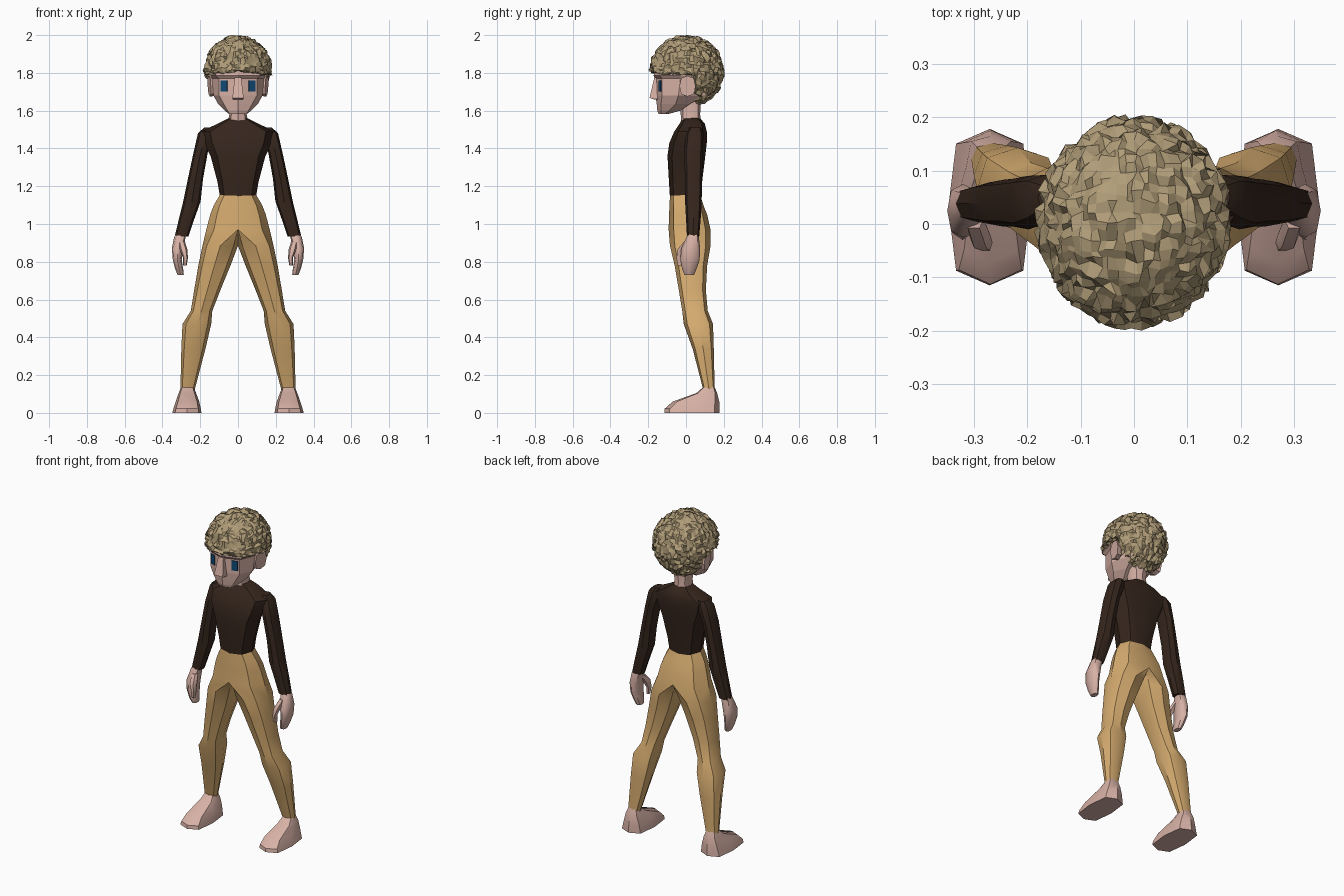
import bpy, bmesh, math, random
from mathutils import Vector

if "Cube" in bpy.data.objects:
    bpy.data.objects.remove(bpy.data.objects["Cube"])

random.seed(4)


def material(name, rgb):
    m = bpy.data.materials.new(name)
    m.diffuse_color = (*rgb, 1)
    m.use_nodes = True
    m.node_tree.nodes["Principled BSDF"].inputs["Base Color"].default_value = m.diffuse_color
    return m


SKIN = material("skin", (0.68, 0.44, 0.38))
SHIRT = material("dark_brown_shirt", (0.036, 0.019, 0.012))
PANTS = material("tan_trousers", (0.67, 0.41, 0.16))
HAIR = material("sandy_hair", (0.44, 0.34, 0.19))
BLUE = material("blue_eye", (0.005, 0.065, 0.17))


def finish(bm, name, mat, mirror=False, smooth=0):
    bmesh.ops.recalc_face_normals(bm, faces=bm.faces)
    me = bpy.data.meshes.new(name)
    bm.to_mesh(me)
    bm.free()
    me.materials.append(mat)
    ob = bpy.data.objects.new(name, me)
    bpy.context.collection.objects.link(ob)
    if smooth:
        bpy.ops.object.select_all(action='DESELECT')
        ob.select_set(True)
        bpy.context.view_layer.objects.active = ob
        bpy.ops.object.shade_smooth_by_angle(angle=math.radians(smooth))
    if mirror:
        ob.modifiers.new("mirror", 'MIRROR')
    return ob


def skin_rings(rings):
    """Bridge closed rings of points and cap both ends."""
    bm = bmesh.new()
    vs = [[bm.verts.new(p) for p in r] for r in rings]
    n = len(vs[0])
    for a, b in zip(vs, vs[1:]):
        for i in range(n):
            j = (i + 1) % n
            bm.faces.new((a[i], a[j], b[j], b[i]))
    bm.faces.new(vs[0])
    bm.faces.new(vs[-1])
    return bm


def loft(sections, n=8, p=0.8, phase=0.0, clamp=False):
    """Sections are (z, x0, x1, y0, y1): extents of a rounded ring at z."""
    rings = []
    for z, x0, x1, y0, y1 in sections:
        ring = []
        for i in range(n):
            a = phase + 2 * math.pi * i / n
            c, s = round(math.cos(a), 6), round(math.sin(a), 6)
            x = (x0 + x1) / 2 + (x1 - x0) / 2 * math.copysign(abs(c) ** p, c)
            y = (y0 + y1) / 2 + (y1 - y0) / 2 * math.copysign(abs(s) ** p, s)
            ring.append((max(x, 0) if clamp else x, y, z))
        rings.append(ring)
    return skin_rings(rings)


# Shirt body
finish(loft([(1.14, -.095, .095, -.085, .078), (1.22, -.108, .108, -.09, .085),
             (1.36, -.145, .145, -.098, .102), (1.43, -.18, .18, -.088, .11),
             (1.49, -.195, .195, -.062, .11), (1.53, -.11, .11, -.035, .1),
             (1.56, -.05, .05, -.018, .075)]), "shirt", SHIRT, smooth=35)

# Sleeves
finish(loft([(1.51, .13, .18, .02, .08), (1.48, .12, .212, .0, .092),
             (1.38, .16, .235, -.01, .09), (1.24, .185, .265, -.005, .085),
             (1.12, .198, .29, -.005, .083), (1.03, .23, .312, .0, .078),
             (.935, .262, .335, .005, .07)]), "sleeve", SHIRT, True, 35)

# Hands and thumbs
finish(loft([(.96, .275, .325, .015, .062), (.93, .277, .338, .003, .068),
             (.87, .29, .35, -.025, .075), (.81, .298, .345, -.03, .072),
             (.76, .29, .332, -.02, .055), (.73, .287, .32, -.008, .042)]),
       "hand", SKIN, True, 50)
finish(loft([(.91, .282, .318, -.01, .03), (.865, .268, .308, -.048, .0),
             (.82, .265, .29, -.052, -.018), (.78, .272, .29, -.045, -.022)], n=6),
       "thumb", SKIN, True, 50)

# Trousers: half a pelvis running into one leg, mirrored along the seam
bm = loft([(1.155, -.095, .095, -.085, .075), (1.10, -.128, .128, -.087, .092),
           (1.05, -.147, .147, -.09, .112), (.97, -.168, .168, -.092, .13),
           (.885, 0, .188, -.085, .13), (.78, .04, .21, -.06, .112),
           (.65, .093, .232, -.038, .105), (.54, .136, .25, -.02, .115),
           (.47, .142, .294, -.012, .143), (.34, .172, .3, .035, .147),
           (.12, .23, .305, .092, .152)], clamp=True)
seam = [f for f in bm.faces if all(v.co.x < 1e-5 for v in f.verts)]
bmesh.ops.delete(bm, geom=seam, context='FACES')
finish(bm, "trousers", PANTS, True, 35)

# Feet
finish(loft([(0, .193, .348, -.115, .178), (.022, .197, .342, -.113, .178),
             (.06, .205, .33, -.07, .176), (.105, .222, .314, .055, .165),
             (.14, .235, .3, .095, .15)], p=.6), "foot", SKIN, True, 35)

# Neck
finish(loft([(1.53, -.055, .055, -.025, .08), (1.58, -.046, .046, -.028, .075),
             (1.70, -.055, .055, -.03, .08)]), "neck", SKIN, smooth=35)

# Head: angular rings of (z, centre front y, corner x, corner y, side x, side y, back x, back y)
head = [(1.582, -.145, .045, -.13, .046, -.11, .03, -.095),
        (1.60, -.152, .055, -.132, .07, -.09, .05, -.03),
        (1.635, -.155, .075, -.132, .105, -.055, .07, .02),
        (1.68, -.162, .1, -.127, .13, -.04, .09, .10),
        (1.77, -.162, .1, -.127, .138, -.03, .10, .13),
        (1.785, -.172, .118, -.138, .142, -.03, .11, .14),
        (1.87, -.15, .1, -.12, .14, -.02, .10, .14)]
finish(skin_rings([[(0, cy, z), (fx, fy, z), (sx, sy, z), (bx, by, z),
                    (-bx, by, z), (-sx, sy, z), (-fx, fy, z)]
                   for z, cy, fx, fy, sx, sy, bx, by in head]), "head", SKIN)

# Nose wedge
finish(loft([(1.658, -.026, .026, -.165, -.135), (1.668, -.03, .03, -.193, -.135),
             (1.775, -.017, .017, -.168, -.14)], n=4, p=.001, phase=math.pi / 4),
       "nose", SKIN)

# Eyes: thin plates on the slanted face planes
bm = bmesh.new()
bmesh.ops.create_cube(bm, size=1)
eye_turn = math.atan2(.035, .1)
for v in bm.verts:
    x, y, z = v.co.x * .036, v.co.y * .008, v.co.z * .06
    v.co = (.074 + x * math.cos(eye_turn) - y * math.sin(eye_turn),
            -.137 + x * math.sin(eye_turn) + y * math.cos(eye_turn), 1.731 + z)
finish(bm, "eye", BLUE, True)

# Ears: eight-sided plates with a sunken centre, leaning outwards at the back
bm = loft([(0, -.04, .04, -.052, .052), (.03, -.043, .043, -.055, .055)], p=.75)
outer = max(bm.faces, key=lambda f: f.calc_center_median().z)
bmesh.ops.inset_region(bm, faces=[outer], thickness=.013, depth=-.012)
for v in bm.verts:
    a, b, h = v.co
    v.co = (.122 + h + .2 * a + .05 * b, .008 + a, 1.73 + b)
finish(bm, "ear", SKIN, True)

# Curly hair: a ball of rough square tufts, raised clear of the face and ears
bm = bmesh.new()
bmesh.ops.create_cube(bm, size=2)
bmesh.ops.subdivide_edges(bm, edges=bm.edges[:], cuts=15, use_grid_fill=True)
for v in bm.verts:
    d = Vector([math.tan(c * math.pi / 4) for c in v.co]).normalized()
    d = (d + Vector([random.uniform(-.035, .035) for _ in range(3)])).normalized()
    r = random.uniform(.93, 1.05)
    narrow = 1 - .12 * max(0, -d.z)
    x, y, z = d.x * .18 * r * narrow, .004 + d.y * .195 * r, 1.808 + d.z * .188 * r
    if y < .045:
        z = max(z, 1.795 + .018 * max(0, 1 - abs(x) / .13) + random.uniform(-.008, .008))
    else:
        z = max(z, 1.61 + random.uniform(0, .02))
    v.co = (x, y, z)
finish(bm, "hair", HAIR)
